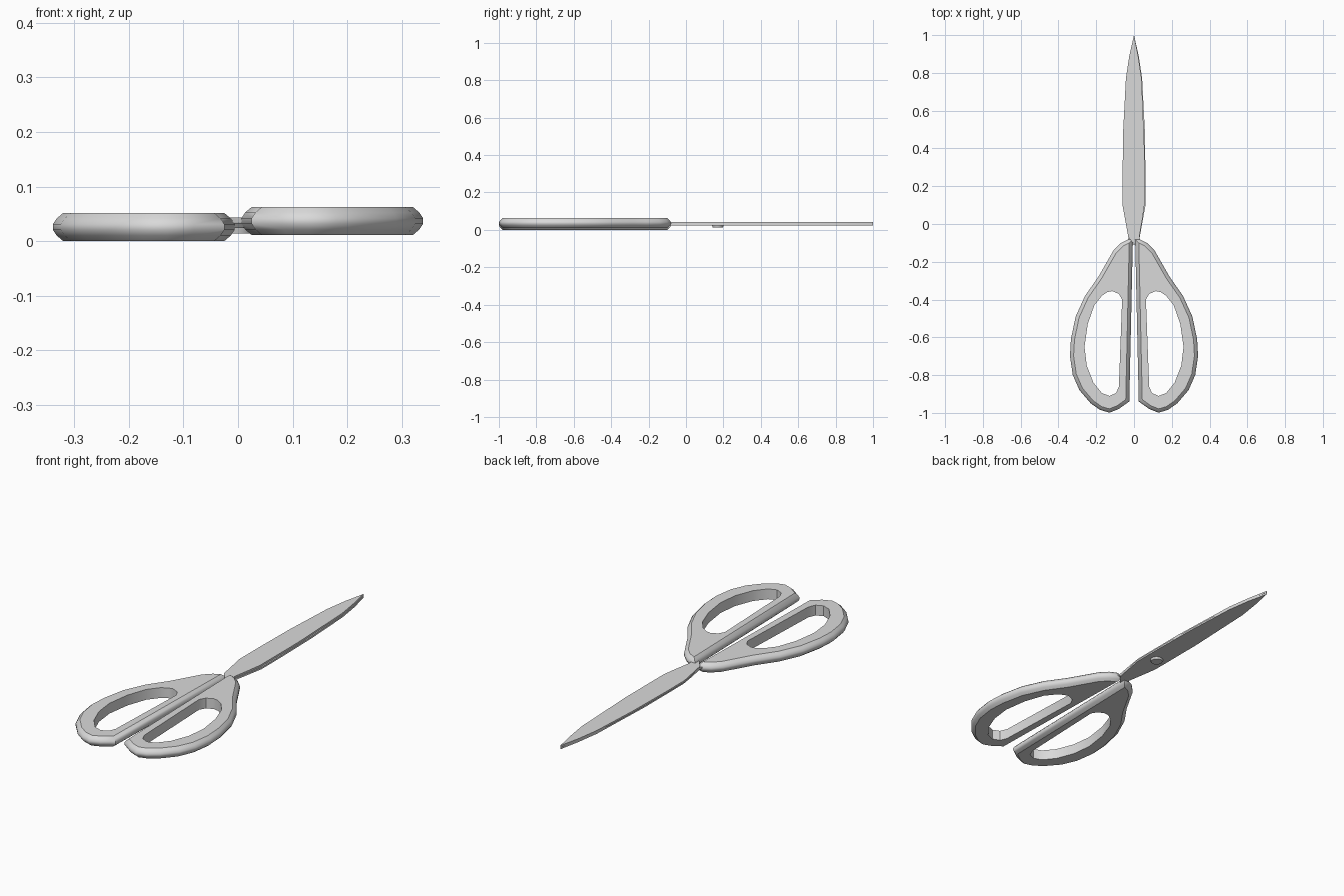
import bpy
import bmesh
from math import radians
from mathutils import Vector

default_cube = bpy.data.objects.get("Cube")
if default_cube:
    bpy.data.objects.remove(default_cube, do_unlink=True)

# One plain grey for the whole model
grey = bpy.data.materials.new("light_grey")
grey.use_nodes = True
colour = (0.7, 0.7, 0.7, 1)
grey.diffuse_color = colour
grey.node_tree.nodes["Principled BSDF"].inputs["Base Color"].default_value = colour


def finish(name, bm, angle=35):
    """Turn a bmesh into a named, shaded object."""
    bmesh.ops.recalc_face_normals(bm, faces=bm.faces)
    mesh = bpy.data.meshes.new(name)
    bm.to_mesh(mesh)
    bm.free()
    mesh.materials.append(grey)
    obj = bpy.data.objects.new(name, mesh)
    bpy.context.collection.objects.link(obj)
    bpy.ops.object.select_all(action="DESELECT")
    obj.select_set(True)
    bpy.context.view_layer.objects.active = obj
    bpy.ops.object.shade_smooth_by_angle(angle=radians(angle))
    return obj


def inset(points, amount):
    """Move a clockwise outline inwards by an even amount."""
    result = []
    for i, point in enumerate(points):
        p = Vector(point)
        before = (p - Vector(points[i - 1])).normalized()
        after = (Vector(points[(i + 1) % len(points)]) - p).normalized()
        n1 = Vector((before.y, -before.x))
        n2 = Vector((after.y, -after.x))
        result.append(p + (n1 + n2) * amount / max(1 + n1.dot(n2), 0.5))
    return result


def ring(bm, points, z, side):
    return [bm.verts.new((side * p[0], p[1], z)) for p in points]


def bridge(bm, low, high):
    for i in range(len(low)):
        bm.faces.new((low[i - 1], low[i], high[i], high[i - 1]))


def cap(bm, *loops):
    edges = []
    for loop in loops:
        for i in range(len(loop)):
            edge = bm.edges.get((loop[i - 1], loop[i]))
            edges.append(edge)
    bmesh.ops.triangle_fill(bm, edges=edges, use_beauty=True, normal=(0, 0, 1))


# Outlines of one grip and its finger hole, both clockwise from the top
grip_outline = [
    (0.005, -0.08), (0.03, -0.08), (0.07, -0.1), (0.11, -0.14), (0.15, -0.21),
    (0.19, -0.28), (0.26, -0.38), (0.31, -0.49), (0.335, -0.61), (0.34, -0.7),
    (0.325, -0.8), (0.29, -0.88), (0.23, -0.95), (0.18, -0.985), (0.13, -1),
    (0.08, -0.98), (0.024, -0.94),
]
hole_outline = [
    (0.115, -0.355), (0.14, -0.36), (0.17, -0.38), (0.21, -0.43), (0.245, -0.53),
    (0.262, -0.65), (0.25, -0.75), (0.215, -0.84), (0.17, -0.895), (0.13, -0.91),
    (0.095, -0.895), (0.08, -0.86), (0.063, -0.4), (0.08, -0.37),
]


def make_grip(name, side, base):
    """A flat ring with a rounded outer rim and straight hole walls."""
    bm = bmesh.new()
    height = 0.052
    profile = [(0, 0.02), (0.2, 0.008), (0.4, 0.001), (0.6, 0.001), (0.8, 0.008), (1, 0.02)]
    rims = [ring(bm, inset(grip_outline, d), base + t * height, side) for t, d in profile]
    for low, high in zip(rims, rims[1:]):
        bridge(bm, low, high)
    holes = [ring(bm, hole_outline, base + t * height, side) for t in (0, 1)]
    bridge(bm, *holes)
    cap(bm, rims[0], holes[0])
    cap(bm, rims[-1], holes[-1])
    return finish(name, bm)


# Blade outline with its spine towards +x; the tang widens into the grip
blade_outline = [
    (0, 1), (0.025, 0.89), (0.043, 0.77), (0.057, 0.5), (0.061, 0.25),
    (0.061, 0.1), (0.03, -0.07), (-0.02, -0.13), (-0.05, -0.13),
    (-0.028, -0.07), (-0.045, 0.03), (-0.055, 0.1), (-0.055, 0.4),
    (-0.04, 0.77), (-0.022, 0.89),
]


def make_blade(name, side, base):
    """A thin flat plate tapering to a point."""
    bm = bmesh.new()
    low = ring(bm, blade_outline, base, side)
    high = ring(bm, blade_outline, base + 0.009, side)
    bridge(bm, low, high)
    cap(bm, low)
    cap(bm, high)
    return finish(name, bm)


# The two halves sit at slightly different heights and cross at the pivot
make_grip("left_grip", 1, 0.011)
make_grip("right_grip", -1, 0)
make_blade("upper_blade", -1, 0.034)
make_blade("lower_blade", 1, 0.024)

# Pivot rivet under the blades
rivet = bmesh.new()
bmesh.ops.create_cone(rivet, cap_ends=True, segments=24, radius1=0.028, radius2=0.032, depth=0.014)
bmesh.ops.translate(rivet, verts=rivet.verts, vec=(0, 0.17, 0.021))
finish("pivot_rivet", rivet)
